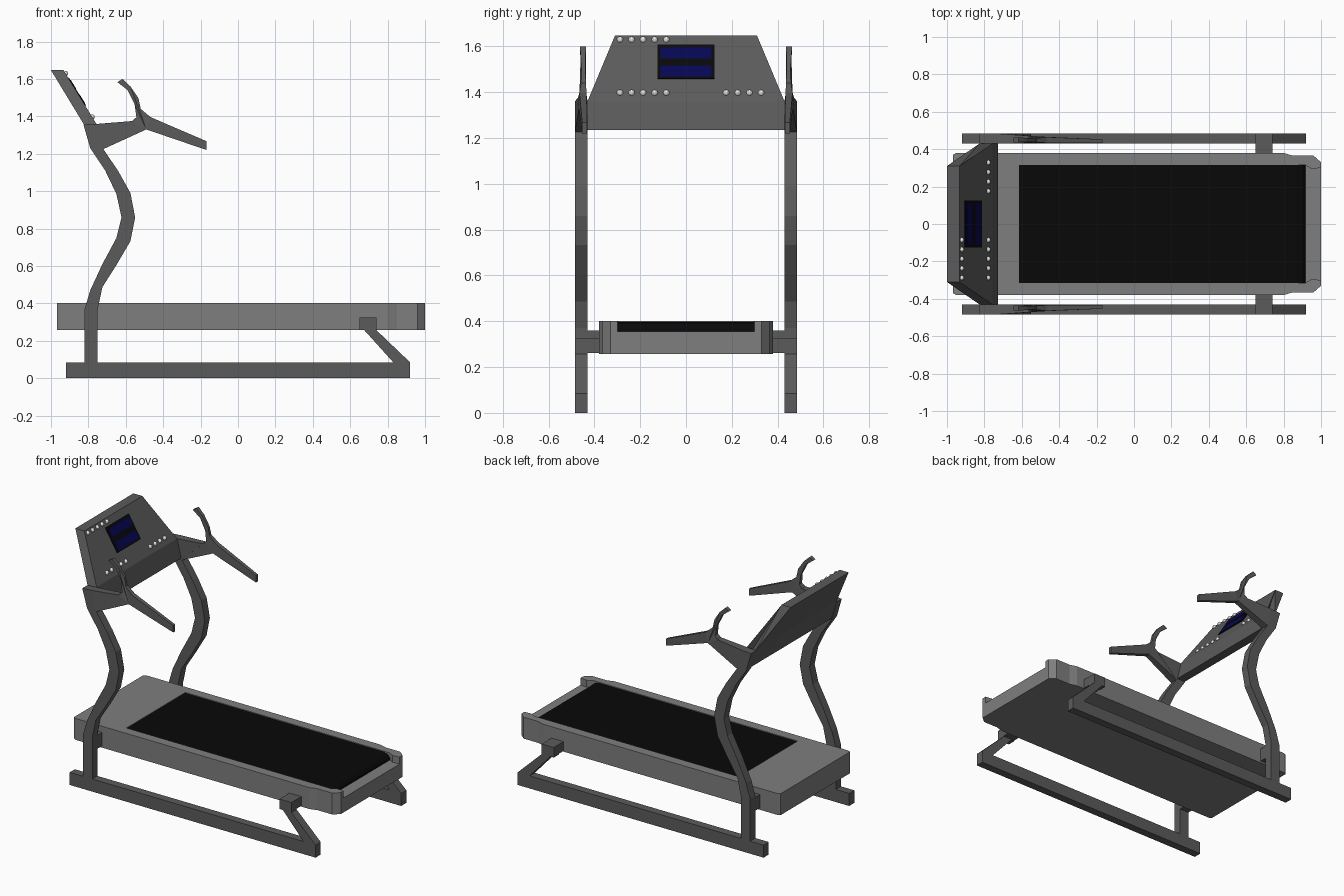
import bpy, bmesh
from mathutils import Vector

if "Cube" in bpy.data.objects:
    bpy.data.objects.remove(bpy.data.objects["Cube"])


def material(name, rgb):
    m = bpy.data.materials.new(name)
    m.diffuse_color = (*rgb, 1)
    m.use_nodes = True
    m.node_tree.nodes["Principled BSDF"].inputs["Base Color"].default_value = m.diffuse_color
    return m


FRAME = material("dark_grey_metal", (0.105, 0.105, 0.105))
DECK = material("mid_grey_plastic", (0.21, 0.21, 0.21))
BLACK = material("black_rubber", (0.0025, 0.0025, 0.0025))
BLUE = material("dark_blue_screen", (0.002, 0.002, 0.085))
WHITE = material("light_button", (0.8, 0.8, 0.8))


def finish(name, bm, mat):
    bmesh.ops.recalc_face_normals(bm, faces=bm.faces)
    mesh = bpy.data.meshes.new(name)
    bm.to_mesh(mesh)
    bm.free()
    mesh.materials.append(mat)
    ob = bpy.data.objects.new(name, mesh)
    bpy.context.collection.objects.link(ob)
    return ob


def loft(name, ring_a, ring_b, mat):
    """Closed solid between two matching outlines."""
    bm = bmesh.new()
    a = [bm.verts.new(p) for p in ring_a]
    b = [bm.verts.new(p) for p in ring_b]
    bm.faces.new(a)
    bm.faces.new(b[::-1])
    for i in range(len(a)):
        j = (i + 1) % len(a)
        bm.faces.new((a[j], a[i], b[i], b[j]))
    bm.normal_update()
    bmesh.ops.triangulate(bm, faces=bm.faces[:], ngon_method='EAR_CLIP')
    return finish(name, bm, mat)


def side_profile(name, pts, mat, s=1):
    """pts are (x, z, y0, y1); s mirrors across y."""
    return loft(name, [(x, s * y0, z) for x, z, y0, y1 in pts],
                [(x, s * y1, z) for x, z, y0, y1 in pts], mat)


def slab(name, pts, z0, z1, mat):
    return loft(name, [(x, y, z0) for x, y in pts], [(x, y, z1) for x, y in pts], mat)


def rect(x0, x1, y0, y1):
    return [(x0, y0), (x1, y0), (x1, y1), (x0, y1)]


def flat(pts, y0=0.43, y1=0.485):
    return [(x, z, y0, y1) for x, z in pts]


# Running deck: lower pan, U-shaped rim open at the rear, belt
outer = [(-0.968, 0.37), (-0.95, 0.38), (0.80, 0.38), (0.85, 0.365), (0.96, 0.365), (1.0, 0.33)]
inner = [(1.0, 0.30), (0.95, 0.295), (0.915, 0.315), (-0.615, 0.315)]


def mirrored(half):
    return half + [(x, -y) for x, y in reversed(half)]


slab("deck_pan", mirrored(outer), 0.257, 0.355, DECK)
slab("deck_rim", mirrored(outer + inner), 0.355, 0.402, DECK)
belt = [(-0.615, 0.35), (-0.615, 0.397), (0.87, 0.397), (0.90, 0.388), (0.915, 0.37), (0.918, 0.35)]
side_profile("running_belt", flat(belt, -0.315, 0.315), BLACK)

# Side frames
base = [(-0.92, 0), (0.92, 0), (0.92, 0.085), (0.74, 0.257), (0.74, 0.325), (0.65, 0.325),
        (0.65, 0.257), (0.675, 0.257), (0.83, 0.085), (-0.92, 0.085)]
post = [(-0.82, 0.085), (-0.82, 0.37), (-0.79, 0.47), (-0.725, 0.61), (-0.65, 0.75),
        (-0.623, 0.86), (-0.65, 0.985), (-0.71, 1.11), (-0.79, 1.23), (-0.826, 1.355),
        (-0.75, 1.36), (-0.72, 1.225), (-0.64, 1.107), (-0.575, 0.99), (-0.55, 0.86),
        (-0.575, 0.733), (-0.65, 0.605), (-0.725, 0.487), (-0.75, 0.37), (-0.75, 0.085)]
handle = [(-0.75, 1.36, 0.43, 0.485), (-0.565, 1.375, 0.432, 0.472), (-0.543, 1.396, 0.435, 0.466),
          (-0.553, 1.465, 0.439, 0.455), (-0.59, 1.54, 0.438, 0.46), (-0.645, 1.583, 0.437, 0.463),
          (-0.618, 1.60, 0.437, 0.463), (-0.575, 1.56, 0.438, 0.46), (-0.532, 1.497, 0.439, 0.455),
          (-0.52, 1.44, 0.437, 0.458), (-0.468, 1.396, 0.434, 0.465), (-0.168, 1.267, 0.432, 0.453),
          (-0.168, 1.22, 0.432, 0.453), (-0.49, 1.33, 0.432, 0.467), (-0.72, 1.225, 0.43, 0.485)]
for s, tag in ((1, "left"), (-1, "right")):
    side_profile("base_rail_" + tag, flat(base), FRAME, s)
    side_profile("upright_" + tag, flat(post), FRAME, s)
    side_profile("handle_" + tag, handle, FRAME, s)
    # brackets from frame to deck
    slab("rear_bracket_" + tag, [(x, s * y) for x, y in rect(0.65, 0.74, 0.36, 0.43)],
         0.262, 0.325, FRAME)
    slab("front_bracket_" + tag, [(x, s * y) for x, y in rect(-0.82, -0.75, 0.36, 0.43)],
         0.27, 0.36, FRAME)

# Console
console = [(-0.933, 1.647, 0.31), (-0.757, 1.36, 0.43), (-0.727, 1.235, 0.43),
           (-0.79, 1.235, 0.43), (-0.826, 1.36, 0.43), (-1.0, 1.647, 0.31)]
side_profile("console", [(x, z, -w, w) for x, z, w in console], FRAME)
NORMAL = Vector((0.852, 0, 0.522))


def on_face(y, z, lift=0.0):
    return Vector((-0.933 + (1.647 - z) * 0.613, y, z)) + NORMAL * lift


def plate(name, y0, y1, z0, z1, low, high, mat):
    corners = [(y0, z0), (y1, z0), (y1, z1), (y0, z1)]
    loft(name, [on_face(y, z, low) for y, z in corners],
         [on_face(y, z, high) for y, z in corners], mat)


# Display with two screens
plate("display_panel", -0.125, 0.125, 1.457, 1.605, -0.002, 0.004, BLACK)
plate("upper_screen", -0.112, 0.112, 1.544, 1.592, 0.002, 0.006, BLUE)
plate("lower_screen", -0.112, 0.112, 1.466, 1.514, 0.002, 0.006, BLUE)

# Button rows
five = [-0.288 + 0.0505 * i for i in range(5)]
four = [0.175 + 0.051 * i for i in range(4)]
for row, ys, z in (("top", five, 1.629), ("lower_right", five, 1.397), ("lower_left", four, 1.397)):
    bm = bmesh.new()
    for y in ys:
        v = bmesh.ops.create_uvsphere(bm, u_segments=10, v_segments=6, radius=0.014)["verts"]
        bmesh.ops.translate(bm, verts=v, vec=on_face(y, z))
    finish("buttons_" + row, bm, WHITE)
